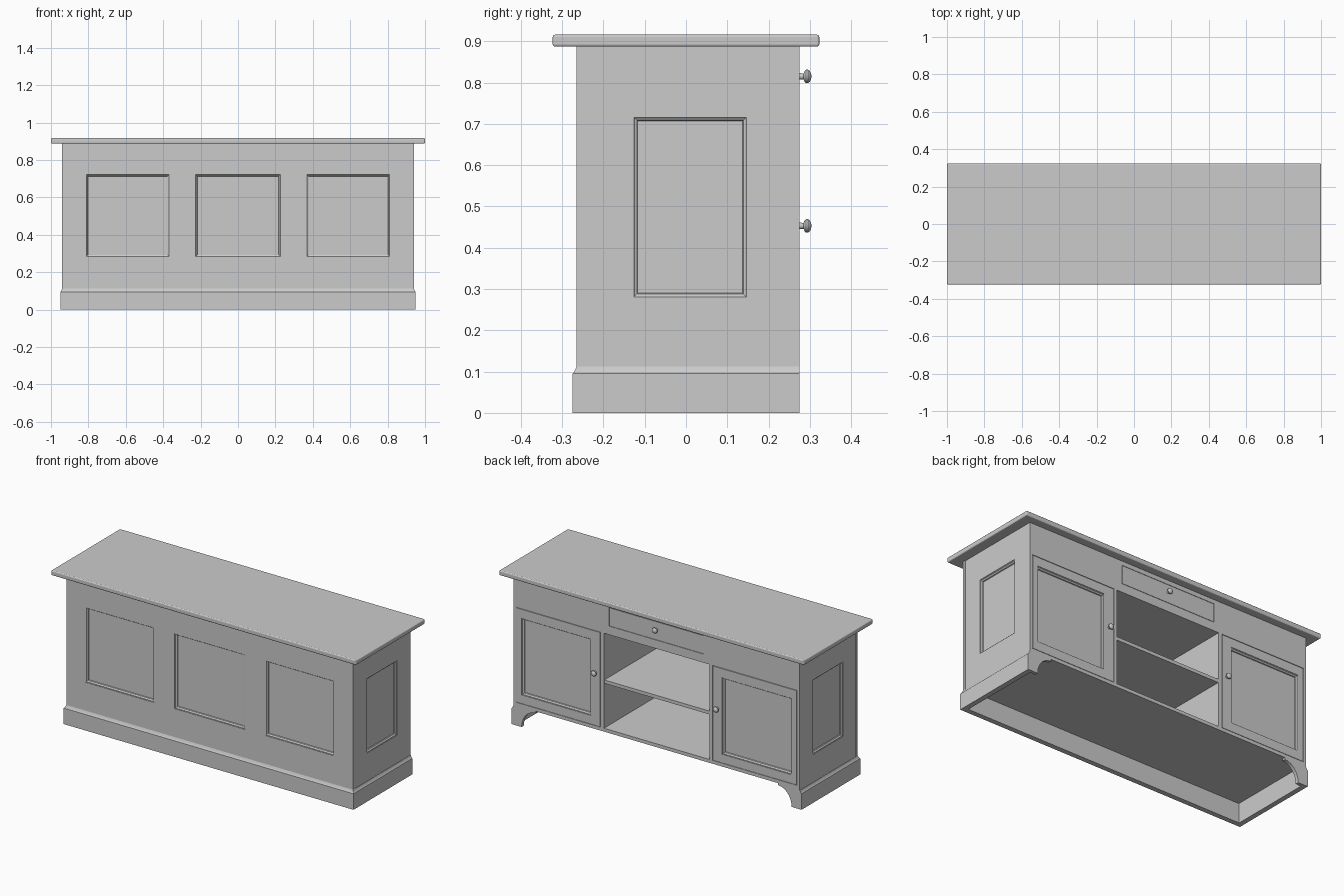
import bpy, bmesh
from math import sin, cos, pi
from mathutils import Matrix

if "Cube" in bpy.data.objects:
    bpy.data.objects.remove(bpy.data.objects["Cube"])


def finish(bm, name, smooth=False):
    bmesh.ops.recalc_face_normals(bm, faces=bm.faces)
    me = bpy.data.meshes.new(name)
    bm.to_mesh(me)
    bm.free()
    ob = bpy.data.objects.new(name, me)
    bpy.context.collection.objects.link(ob)
    if smooth:
        bpy.ops.object.select_all(action='DESELECT')
        ob.select_set(True)
        bpy.context.view_layer.objects.active = ob
        bpy.ops.object.shade_smooth_by_angle(angle=0.6)
    return ob


def box(name, x, y, z):
    bm = bmesh.new()
    bmesh.ops.create_cube(bm, size=1)
    for v in bm.verts:
        v.co = [(r[0] + r[1]) / 2 + c * (r[1] - r[0]) for r, c in zip((x, y, z), v.co)]
    return finish(bm, name)


# (inset, depth) steps of the moulding around every sunk panel
MOULD = [(0, 0), (0, .003), (.004, .003), (.007, .007), (.011, .009), (.013, .014)]


def panel_board(name, u, v, holes, hv, place, thick=.018):
    """Flat board with moulded sunk panels; place(u, v, depth) gives the 3D point."""
    bm = bmesh.new()
    us = sorted(list(u) + [e for h in holes for e in h])
    vs = [v[0], hv[0], hv[1], v[1]]
    grid = [[bm.verts.new(place(a, b, 0)) for b in vs] for a in us]
    for i in range(len(us) - 1):
        for j in range(3):
            ring = [grid[i][j], grid[i + 1][j], grid[i + 1][j + 1], grid[i][j + 1]]
            if j == 1 and (us[i], us[i + 1]) in holes:
                for s, d in MOULD[1:]:
                    a, b, c, e = us[i] + s, us[i + 1] - s, hv[0] + s, hv[1] - s
                    new = [bm.verts.new(place(*p, d)) for p in ((a, c), (b, c), (b, e), (a, e))]
                    for k in range(4):
                        m = (k + 1) % 4
                        bm.faces.new((ring[k], ring[m], new[m], new[k]))
                    ring = new
            bm.faces.new(ring)
    # give the board its thickness and close the back
    edges = [e for e in bm.edges if e.is_boundary]
    ext = bmesh.ops.extrude_edge_only(bm, edges=edges)['geom']
    shift = place(0, 0, thick)
    zero = place(0, 0, 0)
    bmesh.ops.translate(bm, vec=[p - q for p, q in zip(shift, zero)],
                        verts=[g for g in ext if isinstance(g, bmesh.types.BMVert)])
    bmesh.ops.holes_fill(bm, edges=[e for e in bm.edges if e.is_boundary], sides=0)
    return finish(bm, name)


def knob(name, x, z):
    prof = [(0, 0), (.008, 0), (.007, .010), (.013, .012), (.0165, .016),
            (.0165, .020), (.013, .025), (.007, .028), (0, .029)]
    bm = bmesh.new()
    vs = [bm.verts.new((r, 0, h)) for r, h in prof]
    es = [bm.edges.new(p) for p in zip(vs, vs[1:])]
    bmesh.ops.spin(bm, geom=vs + es, axis=(0, 0, 1), cent=(0, 0, 0), steps=20, angle=2 * pi)
    bmesh.ops.remove_doubles(bm, verts=bm.verts, dist=1e-5)
    bm.transform(Matrix.Translation((x, .275, z)) @ Matrix.Rotation(-pi / 2, 4, 'X'))
    return finish(bm, name, True)


# Counter top with softened edges
top = box("counter_top", (-1, 1), (-.323, .323), (.887, .916))
bev = top.modifiers.new("round", 'BEVEL')
bev.width, bev.segments = .006, 3

# Front board with three panels
panel_board("front_board", (-.94, .94), (.11, .887),
            [(-.815, -.365), (-.23, .23), (.365, .815)], (.28, .725),
            lambda u, v, d: (u, -.265 + d, v))

# Plinth moulding swept round front and both sides
prof = [(-.02, 0), (.01, 0), (.01, .095), (.006, .099), (.003, .105), (0, .112), (-.02, .112)]
bm = bmesh.new()
rows = []
for sx, front in ((-1, 0), (-1, 1), (1, 1), (1, 0)):
    rows.append([bm.verts.new((sx * (.94 + o), -.265 - o if front else .275, z)) for o, z in prof])
for a, b in zip(rows, rows[1:]):
    for k in range(len(prof)):
        m = (k + 1) % len(prof)
        bm.faces.new((a[k], a[m], b[m], b[k]))
bm.faces.new(rows[0])
bm.faces.new(rows[-1])
finish(bm, "plinth")

# Parts repeated left and right
for s, side in ((1, "right"), (-1, "left")):
    panel_board("side_board_" + side, (-.247, .275), (.11, .887), [(-.13, .15)], (.277, .72),
                lambda u, v, d: (s * (.938 - d), u, v))
    lo, hi = sorted((s * .37, s * .918))
    p = tuple(sorted((s * .43, s * .885)))
    panel_board("door_" + side, (lo, hi), (.139, .697), [p], (.19, .645),
                lambda u, v, d: (u, .275 - d, v))
    knob("door_knob_" + side, s * .4, .453)
    box("divider_" + side, sorted((s * .345, s * .367)), (-.248, .275), (.137, .70))
    box("drawer_rail_" + side, sorted((s * .312, s * .92)), (.255, .275), (.70, .887))
    # Bracket foot with a concave cut
    bm = bmesh.new()
    pts = [(.922, .117), (.922, 0)]
    pts += [(.795 + .09 * sin(t * pi / 20), .105 * cos(t * pi / 20)) for t in range(10, -1, -1)]
    pts += [(.795, .117)]
    f = bm.faces.new([bm.verts.new((s * x, .255, z)) for x, z in pts])
    ext = bmesh.ops.extrude_face_region(bm, geom=[f])['geom']
    bmesh.ops.translate(bm, vec=(0, .02, 0), verts=[g for g in ext if isinstance(g, bmesh.types.BMVert)])
    finish(bm, "bracket_foot_" + side)

# Drawer and the rails above and below it
box("rail_above_drawer", (-.312, .312), (.255, .275), (.862, .887))
box("rail_below_drawer", (-.312, .312), (.255, .275), (.70, .751))
box("drawer_front", (-.31, .31), (.255, .275), (.753, .86))
knob("drawer_knob", 0, .815)

# Inner shelves
box("bottom_board", (-.92, .92), (-.248, .275), (.117, .137))
box("middle_shelf", (-.345, .345), (-.248, .272), (.402, .422))
box("compartment_ceiling", (-.345, .345), (-.248, .256), (.70, .715))
